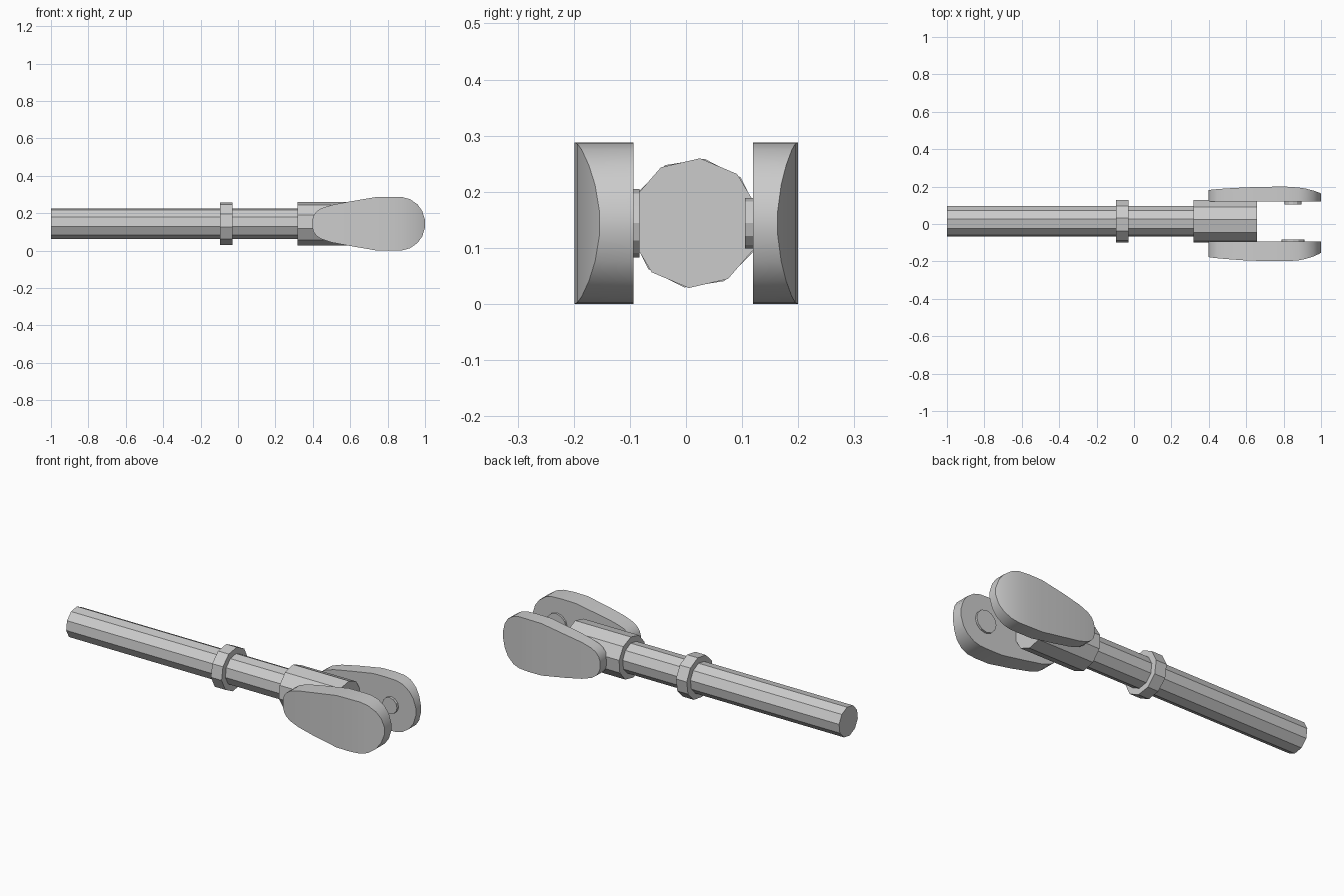
import bpy, bmesh, math
from mathutils import Matrix

cube = bpy.data.objects.get("Cube")
if cube:
    bpy.data.objects.remove(cube)

grey = bpy.data.materials.new("plain grey")
grey.use_nodes = True
grey.diffuse_color = (0.6, 0.6, 0.6, 1)
grey.node_tree.nodes["Principled BSDF"].inputs["Base Color"].default_value = grey.diffuse_color

AXIS_Y, AXIS_Z = 0.015, 0.144


def add_object(name, bm):
    bmesh.ops.recalc_face_normals(bm, faces=bm.faces)
    mesh = bpy.data.meshes.new(name)
    bm.to_mesh(mesh)
    bm.free()
    mesh.materials.append(grey)
    obj = bpy.data.objects.new(name, mesh)
    bpy.context.collection.objects.link(obj)
    return obj


def shaft(name, x0, x1, radius, turn):
    """Ten-sided bar along x, with one corner at the given angle from +y."""
    bm = bmesh.new()
    rings = []
    for x in (x0, x1):
        angles = [math.radians(turn + 36 * i) for i in range(10)]
        rings.append([bm.verts.new((x, AXIS_Y + radius * math.cos(a),
                                    AXIS_Z + radius * math.sin(a))) for a in angles])
    for i in range(10):
        j = (i + 1) % 10
        bm.faces.new((rings[0][i], rings[0][j], rings[1][j], rings[1][i]))
    for ring in rings:
        bm.faces.new(ring)
    return add_object(name, bm)


def fork_plate(name, inner, side, thickness_loss):
    """Teardrop plate: flat inside, outside bowed along its length."""
    # x, half height, distance of the outer face from the middle
    stations = [(0.397, 0.02, 0.176), (0.405, 0.045, 0.178), (0.42, 0.065, 0.180),
                (0.445, 0.082, 0.183), (0.5, 0.1, 0.188), (0.6, 0.119, 0.195),
                (0.74, 0.143, 0.199), (0.82, 0.144, 0.199), (0.88, 0.142, 0.194),
                (0.92, 0.131, 0.186), (0.96, 0.103, 0.173), (0.985, 0.068, 0.162),
                (1.0, 0.02, 0.154)]
    bm = bmesh.new()
    rows = []
    for x, half, outer in stations:
        outer = 0.2 - (0.2 - outer) * thickness_loss
        rows.append([bm.verts.new((x, side * y, AXIS_Z + z)) for y, z in
                     ((inner, -half), (inner, half), (outer, half), (outer, -half))])
    for a, b in zip(rows, rows[1:]):
        for i in range(4):
            j = (i + 1) % 4
            bm.faces.new((a[i], a[j], b[j], b[i]))
    bm.faces.new(rows[0])
    bm.faces.new(rows[-1])
    # make the flat inner side a single face
    flat = [f for f in bm.faces if all(abs(v.co.y - side * inner) < 1e-5 for v in f.verts)]
    bmesh.ops.dissolve_faces(bm, faces=flat)
    obj = add_object(name, bm)
    bpy.ops.object.select_all(action='DESELECT')
    obj.select_set(True)
    bpy.context.view_layer.objects.active = obj
    bpy.ops.object.shade_smooth_by_angle(angle=math.radians(35))


def pin(name, y0, y1, radius):
    """Low disc on the inside of a fork plate."""
    bm = bmesh.new()
    place = Matrix.Translation((0.85, (y0 + y1) / 2, AXIS_Z)) @ Matrix.Rotation(math.pi / 2, 4, 'X')
    bmesh.ops.create_cone(bm, cap_ends=True, segments=12, radius1=radius, radius2=radius,
                          depth=abs(y1 - y0), matrix=place)
    add_object(name, bm)


# Rod with its collar and thicker socket
shaft("rod", -1.0, 0.33, 0.083, 82)
shaft("collar", -0.095, -0.03, 0.116, 81)
shaft("socket", 0.318, 0.657, 0.116, 85)

# Fork plates and their pins
fork_plate("front_fork_plate", 0.094, -1, 1.0)
fork_plate("back_fork_plate", 0.119, 1, 0.8)
pin("front_pin", -0.098, -0.083, 0.061)
pin("back_pin", 0.123, 0.105, 0.045)
